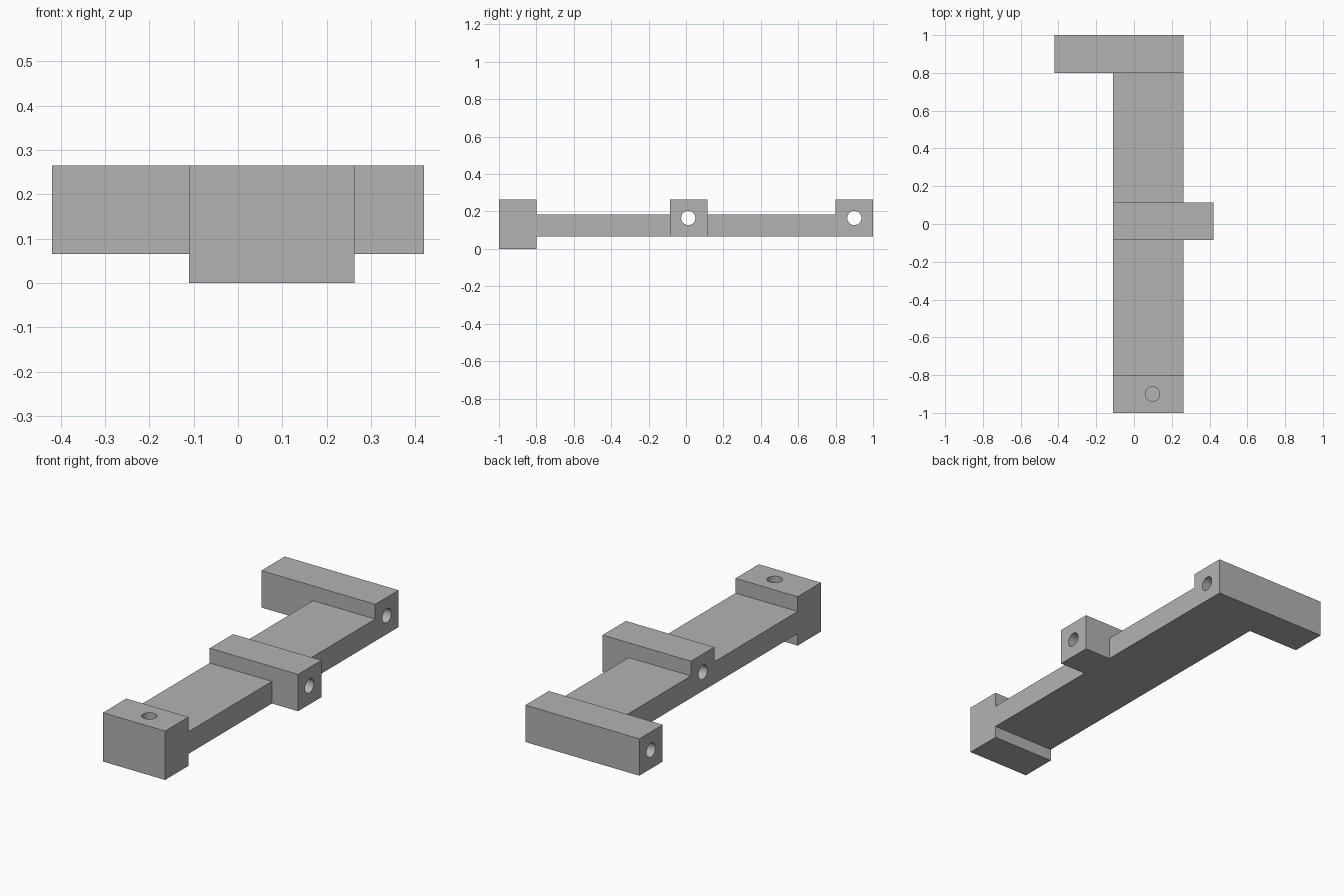
import bpy, math
from mathutils import Vector

cube = bpy.data.objects.get("Cube")
if cube:
    bpy.data.objects.remove(cube, do_unlink=True)

grey = bpy.data.materials.new("plain grey")
grey.use_nodes = True
colour = (0.45, 0.45, 0.45, 1)
grey.diffuse_color = colour
grey.node_tree.nodes["Principled BSDF"].inputs["Base Color"].default_value = colour

# Shared levels and edges
LEFT, RIGHT, OUTER = -0.11, 0.263, 0.42
UNDER, DECK, TOP = 0.065, 0.185, 0.265
HOLE_R, HOLE_Z = 0.038, 0.165


def box(name, x, y, z):
    lo, hi = Vector((x[0], y[0], z[0])), Vector((x[1], y[1], z[1]))
    bpy.ops.mesh.primitive_cube_add(size=1, location=(lo + hi) / 2)
    ob = bpy.context.object
    ob.name = name
    ob.scale = hi - lo
    bpy.ops.object.transform_apply(location=False, rotation=False, scale=True)
    ob.data.materials.append(grey)
    return ob


def drill(ob, centre, depth, along_x):
    # Cut a round hole, then discard the cutter
    turn = (0, math.pi / 2, 0) if along_x else (0, 0, 0)
    bpy.ops.mesh.primitive_cylinder_add(vertices=48, radius=HOLE_R, depth=depth,
                                        location=centre, rotation=turn)
    cutter = bpy.context.object
    cutter.hide_render = True
    cutter.data.materials.append(grey)
    mod = ob.modifiers.new("hole", 'BOOLEAN')
    mod.operation = 'DIFFERENCE'
    mod.solver = 'EXACT'
    mod.object = cutter
    bpy.ops.object.select_all(action='DESELECT')
    ob.select_set(True)
    bpy.context.view_layer.objects.active = ob
    bpy.ops.object.modifier_apply(modifier=mod.name)
    bpy.data.objects.remove(cutter, do_unlink=True)
    bpy.ops.object.shade_smooth_by_angle(angle=math.radians(30))


# Flat plate spans between the blocks
box("front_plate", (LEFT, RIGHT), (-0.8, -0.085), (UNDER, DECK))
box("rear_plate", (LEFT, RIGHT), (0.115, 0.8), (UNDER, DECK))

# Front block with a blind hole in its top
front = box("front_block", (LEFT, RIGHT), (-1, -0.8), (0, TOP))
drill(front, (0.098, -0.9, TOP), 0.4, False)

# Cross blocks with holes running right through
middle = box("middle_block", (LEFT, OUTER), (-0.085, 0.115), (UNDER, TOP))
drill(middle, (0.15, 0.012, HOLE_Z), 2, True)
rear = box("rear_block", (-OUTER, RIGHT), (0.8, 1), (UNDER, TOP))
drill(rear, (-0.08, 0.9, HOLE_Z), 2, True)
